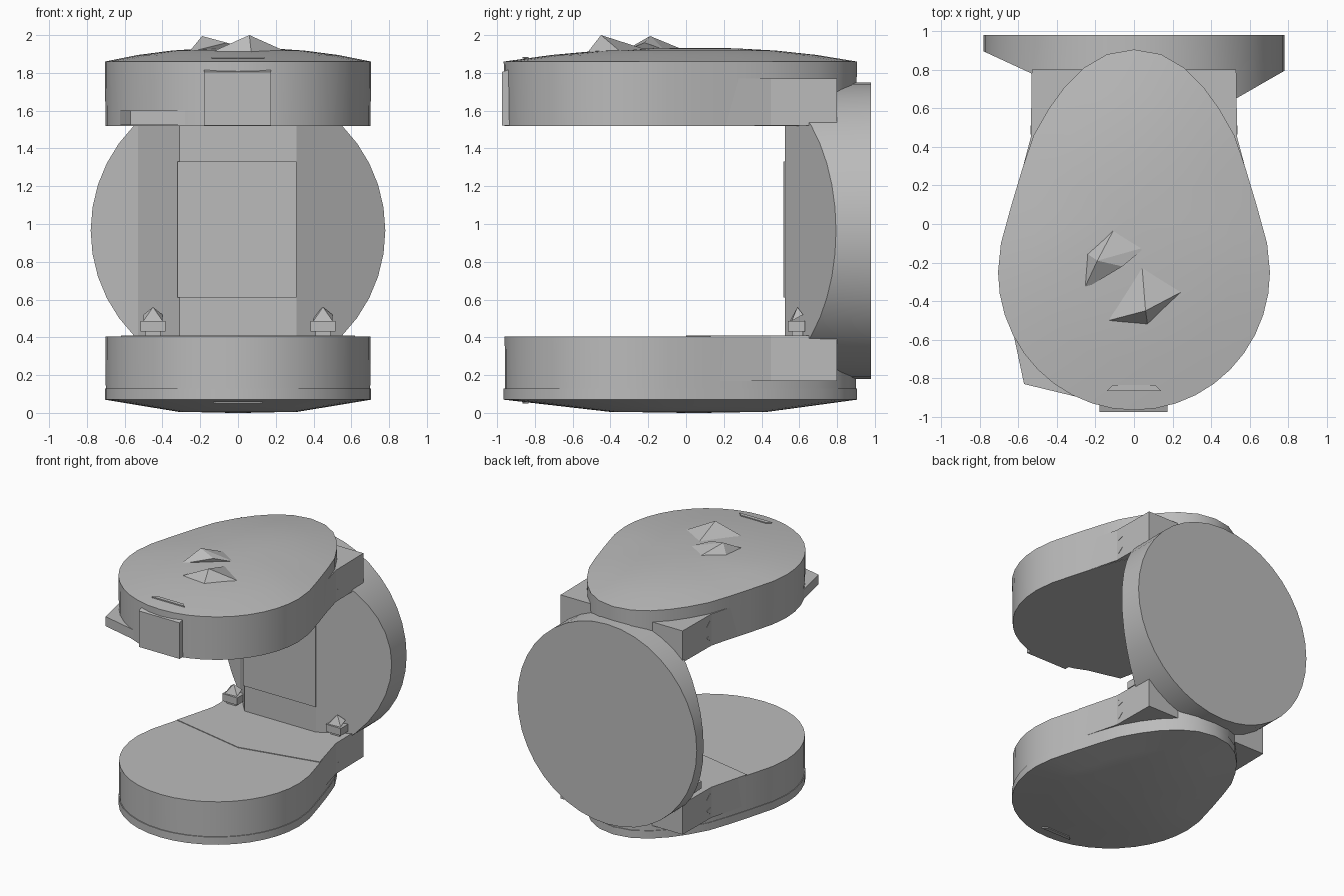
import bpy, bmesh, math
from mathutils import Vector

if "Cube" in bpy.data.objects:
    bpy.data.objects.remove(bpy.data.objects["Cube"], do_unlink=True)

grey = bpy.data.materials.new("plain grey")
grey.use_nodes = True
colour = (0.5, 0.5, 0.5, 1)
grey.diffuse_color = colour
grey.node_tree.nodes["Principled BSDF"].inputs["Base Color"].default_value = colour


def finish(name, bm, smooth=True):
    bmesh.ops.recalc_face_normals(bm, faces=bm.faces)
    mesh = bpy.data.meshes.new(name)
    bm.to_mesh(mesh)
    bm.free()
    mesh.materials.append(grey)
    obj = bpy.data.objects.new(name, mesh)
    bpy.context.collection.objects.link(obj)
    if smooth:
        bpy.ops.object.select_all(action="DESELECT")
        obj.select_set(True)
        bpy.context.view_layer.objects.active = obj
        bpy.ops.object.shade_smooth_by_angle(angle=math.radians(25))
    return obj


def loft(name, rings, smooth=True):
    """Skin a list of equal-length closed rings and cap both ends."""
    bm = bmesh.new()
    loops = [[bm.verts.new(p) for p in ring] for ring in rings]
    count = len(loops[0])
    for a, b in zip(loops, loops[1:]):
        for i in range(count):
            j = (i + 1) % count
            bm.faces.new((a[i], a[j], b[j], b[i]))
    bm.faces.new(loops[0][::-1])
    bm.faces.new(loops[-1])
    return finish(name, bm, smooth)


def prism(name, plan, z0, z1):
    return loft(name, [[(x, y, z) for x, y in plan] for z in (z0, z1)], False)


def box(name, x0, x1, y0, y1, z0, z1):
    return prism(name, [(x0, y0), (x1, y0), (x1, y1), (x0, y1)], z0, z1)


def solid(name, points):
    """Convex solid around a handful of corner points."""
    bm = bmesh.new()
    for p in points:
        bm.verts.new(p)
    bmesh.ops.convex_hull(bm, input=bm.verts)
    loose = [v for v in bm.verts if not v.link_faces]
    bmesh.ops.delete(bm, geom=loose, context="VERTS")
    return finish(name, bm, False)


# Teardrop outline: round front, tapering back
half = [(0.705 * math.sin(a), -0.25 - 0.715 * math.cos(a))
        for a in (math.pi / 2 * i / 10 for i in range(11))]
half += [(0.69, -0.1), (0.635, 0.1), (0.575, 0.3), (0.52, 0.46), (0.44, 0.6),
         (0.36, 0.71), (0.26, 0.81), (0.14, 0.88), (0, 0.905)]
outline = half + [(-x, y) for x, y in half[-2:0:-1]]


def ring(scale, z, mid=0.05):
    return [(x * scale, mid + (y - mid) * scale, z) for x, y in outline]


# Upper and lower teardrop arms with their domed shells
loft("upper_arm", [ring(0.995, 1.52), ring(1, 1.86)])
loft("upper_shell", [ring(1, 1.86), ring(0.75, 1.895), ring(0.5, 1.918),
                     ring(0.25, 1.93), ring(0.05, 1.933)])
loft("lower_arm", [ring(0.993, 0.13), ring(0.995, 0.405)])
loft("lower_shell", [ring(0.05, 0.0), ring(0.45, 0.006), ring(0.7, 0.035),
                     ring(1, 0.07), ring(1, 0.13)])

# Squared shoulders at the back of each arm
shoulder = [(0.53, 0.8), (0.535, 0.45), (0.62, 0.13), (0, 0.0),
            (-0.62, 0.13), (-0.535, 0.45), (-0.53, 0.8)]
prism("upper_shoulder", shoulder, 1.522, 1.77)
prism("lower_shoulder", shoulder, 0.17, 0.41)

# Back disc, with its front trimmed to a faceted plan
disc_rings = []
for y in (0.4, 0.98):
    disc_rings.append([(0.78 * math.cos(t), y, 0.965 + 0.785 * math.sin(t))
                       for t in (2 * math.pi * i / 40 for i in range(40))])
disc = loft("back_disc", disc_rings)
trim = prism("disc_trim", [(-0.31, 0.525), (0.31, 0.525), (0.79, 0.8), (0.79, 1.1),
                           (-0.79, 1.1), (-0.79, 0.9), (-0.53, 0.78)], 0, 2)
trim.hide_render = True
trim.hide_viewport = True
cut = disc.modifiers.new("trim", "BOOLEAN")
cut.operation = "INTERSECT"
cut.solver = "EXACT"
cut.object = trim
bpy.context.view_layer.update()
trimmed = bpy.data.meshes.new_from_object(disc.evaluated_get(bpy.context.evaluated_depsgraph_get()))
disc.modifiers.clear()
disc.data = trimmed
bpy.data.objects.remove(trim, do_unlink=True)

# Screen panel on the column
box("back_panel", -0.32, 0.31, 0.517, 0.53, 0.61, 1.33)

# Front block with a sloping top
solid("front_block", [(x, y, z) for x in (-0.18, 0.175)
                      for y, z in ((-0.975, 1.522), (-0.975, 1.805), (-0.8, 1.522), (-0.8, 1.86))])

# Low wedge on the right front of the upper arm
prism("corner_wedge", [(-0.57, -0.83), (-0.28, -0.9), (-0.3, -0.6), (-0.64, -0.5)], 1.525, 1.6)

# Raised points on the top shell
solid("front_peak", [(0.06, -0.45, 2.0), (-0.13, -0.5, 1.915), (0.07, -0.52, 1.91),
                     (0.25, -0.35, 1.915), (0.04, -0.2, 1.92)])
solid("side_peak", [(-0.19, -0.19, 1.995), (-0.26, -0.34, 1.91), (-0.25, -0.15, 1.91),
                    (-0.1, -0.02, 1.925), (0.06, -0.12, 1.925), (-0.06, -0.22, 1.96)])

# Thin slot plates near the front, above and below
solid("top_slot", [(x, y, z) for x, y in ((-0.14, -0.865), (0.14, -0.865), (0.11, -0.835), (-0.11, -0.835))
                   for z in (1.876, 1.885)])
solid("bottom_slot", [(x, y, z) for x, y in ((-0.13, -0.865), (0.13, -0.865), (0.1, -0.835), (-0.1, -0.835))
                      for z in (0.049, 0.058)])

# Hinge clips and small triangular marks on both sides
for side, name in ((1, "left"), (-1, "right")):
    x = side * 0.45
    box(name + "_clip_base", x - 0.065, x + 0.065, 0.54, 0.63, 0.43, 0.487)
    box(name + "_clip_stem", x - 0.04, x + 0.04, 0.56, 0.62, 0.4, 0.44)
    solid(name + "_clip_tip", [(x - 0.05, 0.55, 0.487), (x + 0.05, 0.56, 0.487),
                               (x + 0.05, 0.62, 0.52), (x - 0.05, 0.62, 0.52), (x, 0.59, 0.56)])
    for i, z in enumerate((0.34, 0.23, 1.7, 1.59)):
        tip = 0.025 if i % 2 == 0 else -0.025
        solid(name + "_mark_%d" % i, [(side * d, y, h) for d in (0.53, 0.537)
                                      for y, h in ((0.465, z + tip), (0.465, z - tip), (0.51, z - tip / 2))])
